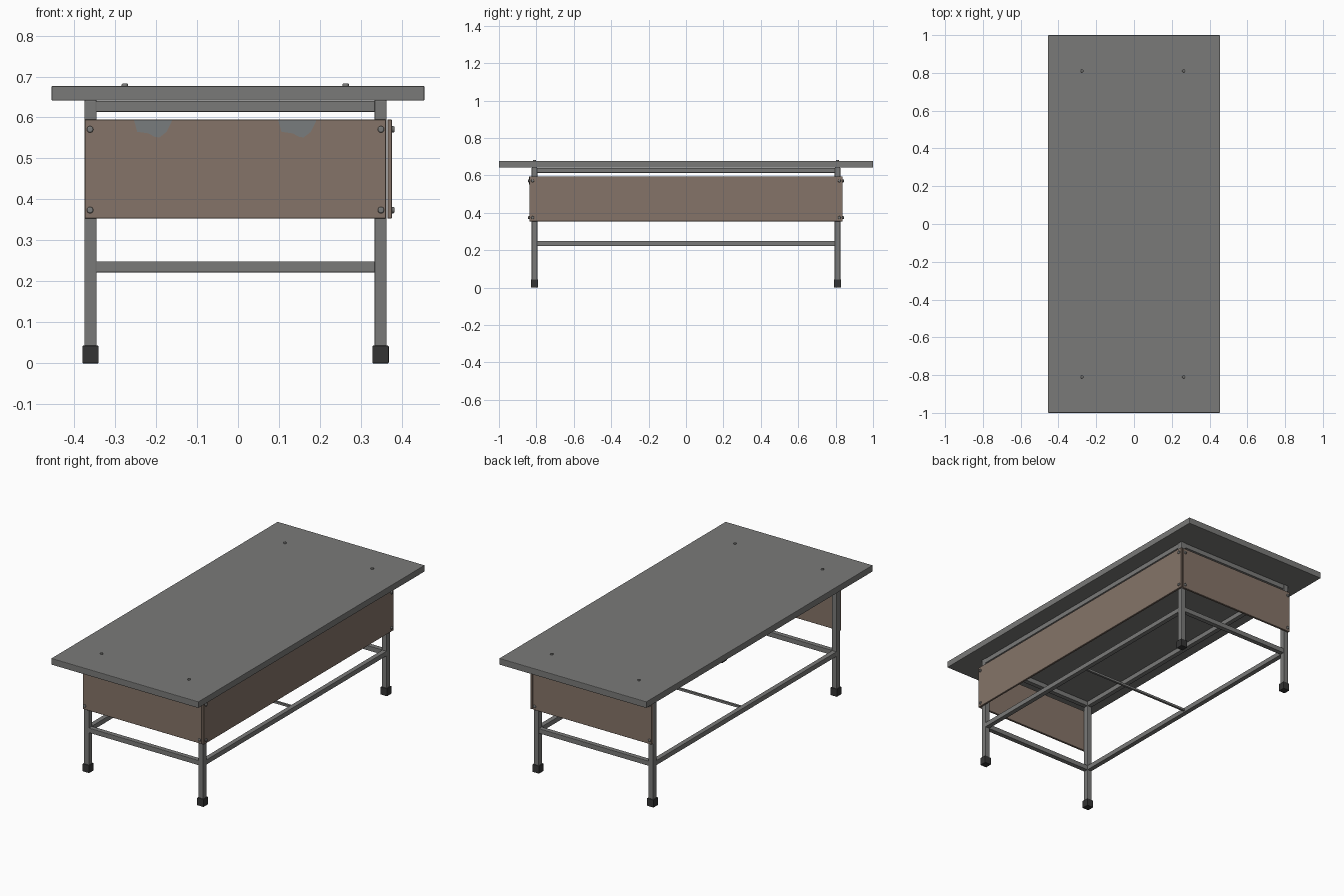
import bpy, bmesh, math
from mathutils import Matrix, Vector

if "Cube" in bpy.data.objects:
    bpy.data.objects.remove(bpy.data.objects["Cube"])


def material(name, rgb):
    m = bpy.data.materials.new(name)
    m.diffuse_color = (*rgb, 1)
    m.use_nodes = True
    m.node_tree.nodes["Principled BSDF"].inputs["Base Color"].default_value = m.diffuse_color
    return m


GREY = material("grey metal", (0.195, 0.195, 0.19))
BROWN = material("brown panel", (0.235, 0.175, 0.14))
DARK = material("dark rubber", (0.035, 0.035, 0.035))
PATCH = material("bare patch", (0.19, 0.20, 0.205))


def finish(bm, name, mat):
    me = bpy.data.meshes.new(name)
    bmesh.ops.recalc_face_normals(bm, faces=bm.faces)
    bm.to_mesh(me)
    bm.free()
    me.materials.append(mat)
    ob = bpy.data.objects.new(name, me)
    bpy.context.collection.objects.link(ob)
    return ob


def box(name, lo, hi, mat, bevel=0.0, segments=2):
    lo, hi = Vector(lo), Vector(hi)
    bm = bmesh.new()
    bmesh.ops.create_cube(bm, size=1, matrix=Matrix.Translation((lo + hi) / 2)
                          @ Matrix.Diagonal((*(hi - lo), 1)))
    if bevel:
        bmesh.ops.bevel(bm, geom=bm.edges[:], offset=bevel, segments=segments,
                        profile=0.5, affect='EDGES')
    return finish(bm, name, mat)


def bolt(name, pos, axis, r=0.008, h=0.007):
    # domed head: cylinder with a narrowed, bevelled outer rim
    bm = bmesh.new()
    rot = Vector((0, 0, 1)).rotation_difference(Vector(axis)).to_matrix().to_4x4()
    bmesh.ops.create_cone(bm, cap_ends=True, segments=16, radius1=r, radius2=r,
                          depth=h, matrix=Matrix.Translation((0, 0, h / 2)))
    rim = [e for e in bm.edges if all(v.co.z > h * 0.9 for v in e.verts)]
    bmesh.ops.bevel(bm, geom=rim, offset=h * 0.5, segments=3, profile=0.5, affect='EDGES')
    bmesh.ops.transform(bm, matrix=Matrix.Translation(pos) @ rot, verts=bm.verts)
    ob = finish(bm, name, GREY)
    for p in ob.data.polygons:
        p.use_smooth = len(p.vertices) == 4
    return ob


XL, XR, Y = -0.36, 0.348, 0.81    # leg centres
T = 0.015                         # half tube width

# table top
box("table_top", (-0.455, -1, 0.641), (0.455, 1, 0.677), GREY, 0.003)
for x in (-0.276, 0.263):
    for y in (-Y, Y):
        bolt("top_bolt", (x, y, 0.676), (0, 0, 1), 0.008, 0.007)

# legs with rubber feet
for x in (XL, XR):
    for y in (-Y, Y):
        box("leg", (x - T, y - T, 0.02), (x + T, y + T, 0.642), GREY, 0.003)
        box("rubber_foot", (x - 0.02, y - 0.02, 0), (x + 0.02, y + 0.02, 0.043), DARK, 0.002)

# upper and lower rails
R = 0.0135
for label, z in (("upper", 0.627), ("lower", 0.2355)):
    for y in (-Y, Y):
        box(label + "_end_rail", (XL + T - 0.002, y - R, z - R),
            (XR - T + 0.002, y + R, z + R), GREY, 0.002)
    for x in (XL, XR):
        box(label + "_side_rail", (x - R, -Y + T - 0.002, z - R),
            (x + R, Y - T + 0.002, z + R), GREY, 0.002)

# thin rod across the middle
box("cross_rod", (XL + R - 0.001, -0.006, 0.2295), (XR - R + 0.001, 0.006, 0.2415), GREY)

# modesty panels: front, back and right side
Z0, Z1 = 0.354, 0.595
P0, P1 = Y + T + 0.001, Y + T + 0.013
for s, label in ((-1, "front"), (1, "back")):
    ys = sorted((s * P0, s * P1))
    box(label + "_panel", (-0.374, ys[0], Z0), (0.361, ys[1], Z1), BROWN, 0.001, 1)
    for x in (-0.361, 0.349):
        for z in (0.374, 0.571):
            bolt(label + "_panel_bolt", (x, s * (P1 - 0.0005), z), (0, s, 0))
box("side_panel", (0.3645, -P1, Z0), (0.3755, P1, Z1), BROWN, 0.001, 1)
for y in (-0.82, 0.82):
    for z in (0.374, 0.571):
        bolt("side_panel_bolt", (0.375, y, z), (1, 0, 0))

# bare patches along the top edge of the front panel
outline = [(0, .594), (.008, .565), (.036, .561), (.05, .553), (.062, .551),
           (.08, .565), (.092, .59), (.093, .594)]
for x0 in (-0.254, 0.098):
    bm = bmesh.new()
    face = bm.faces.new([bm.verts.new((x0 + x, -P1 - 0.0008, z)) for x, z in outline])
    ext = bmesh.ops.extrude_face_region(bm, geom=[face])
    bmesh.ops.translate(bm, vec=(0, 0.0012, 0),
                        verts=[g for g in ext["geom"] if isinstance(g, bmesh.types.BMVert)])
    finish(bm, "bare_patch", PATCH)
